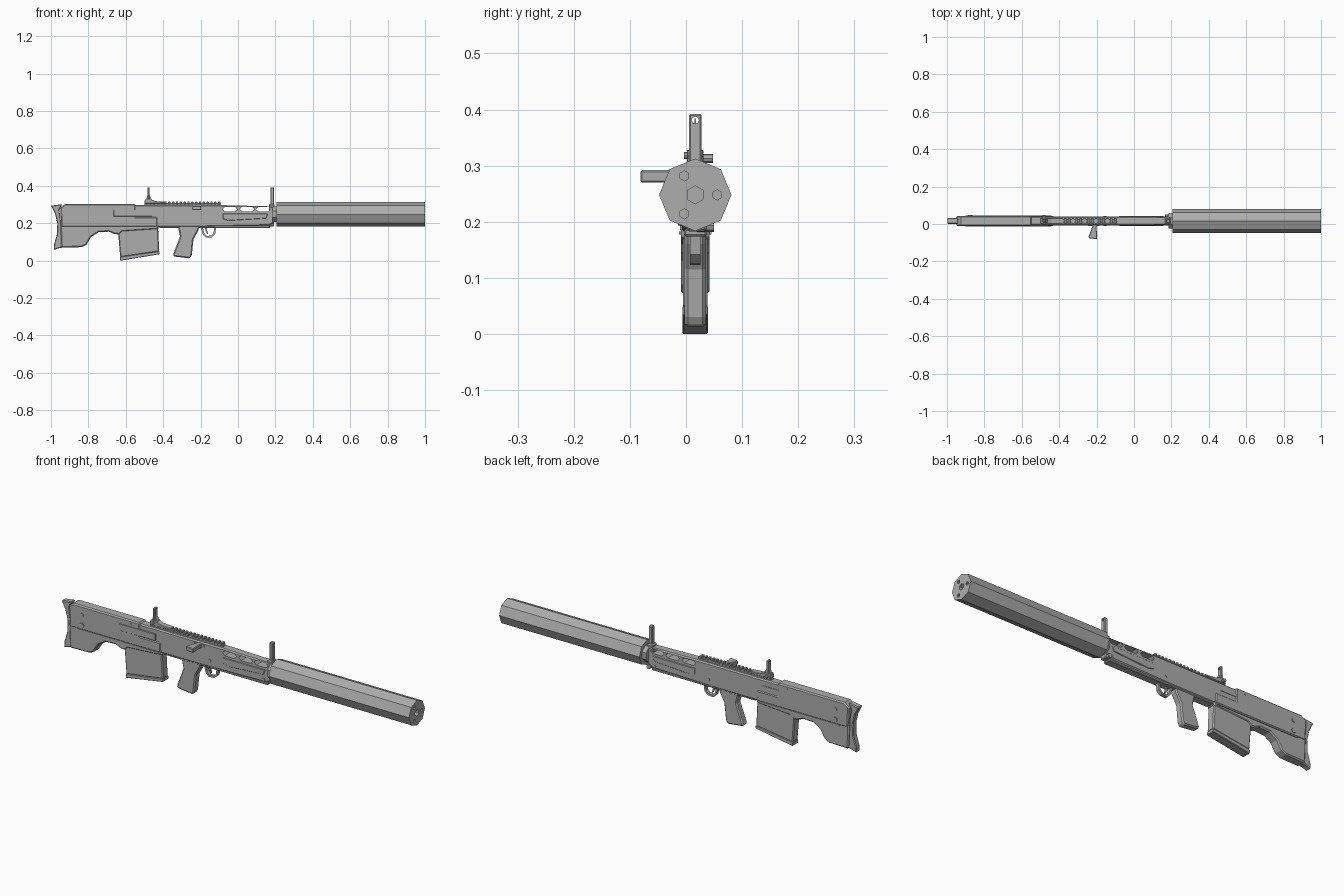
import bpy, bmesh, math
from mathutils import Matrix, Vector

CY = 0.0165   # centre plane of the body
metal = bpy.data.materials.new("grey metal")
metal.diffuse_color = (0.42, 0.42, 0.42, 1)


def finish(name, bm, bevel=0):
    bmesh.ops.recalc_face_normals(bm, faces=bm.faces)
    me = bpy.data.meshes.new(name)
    bm.to_mesh(me)
    bm.free()
    me.materials.append(metal)
    ob = bpy.data.objects.new(name, me)
    bpy.context.collection.objects.link(ob)
    if bevel:
        m = ob.modifiers.new("chamfer", 'BEVEL')
        m.width, m.segments, m.limit_method = bevel, 1, 'ANGLE'
        m.angle_limit = math.radians(50)
    return ob


def extrude(name, pts, vec, bevel=0):
    """Closed outline pushed along a vector."""
    bm = bmesh.new()
    f = bm.faces.new([bm.verts.new(p) for p in pts])
    r = bmesh.ops.extrude_face_region(bm, geom=[f])
    bmesh.ops.translate(bm, vec=vec, verts=[v for v in r['geom'] if isinstance(v, bmesh.types.BMVert)])
    return finish(name, bm, bevel)


def side(name, pts, half, bevel=0, cy=CY):
    """Side outline (x, z) with a half width in y."""
    return extrude(name, [(x, cy - half, z) for x, z in pts], (0, 2 * half, 0), bevel)


def box(name, x0, x1, y0, y1, z0, z1, bevel=0):
    return side(name, [(x0, z0), (x1, z0), (x1, z1), (x0, z1)], (y1 - y0) / 2, bevel, (y0 + y1) / 2)


def rod(name, a, b, r, n=8, turn=0):
    a, b = Vector(a), Vector(b)
    d = b - a
    bm = bmesh.new()
    rot = d.to_track_quat('Z', 'Y').to_matrix().to_4x4()
    bmesh.ops.create_cone(bm, cap_ends=True, segments=n, radius1=r, radius2=r, depth=d.length,
                          matrix=Matrix.Translation((a + b) / 2) @ rot @ Matrix.Rotation(turn, 4, 'Z'))
    return finish(name, bm)


def cut(ob, cutters):
    for c in cutters:
        c.hide_render = True
        c.hide_viewport = True
        m = ob.modifiers.new("cut", 'BOOLEAN')
        m.operation, m.solver, m.object = 'DIFFERENCE', 'EXACT', c


# Octagonal silencer with bore and three end sockets
ring = [(math.cos(i * math.pi / 4) * 0.0645, math.sin(i * math.pi / 4) * 0.0645) for i in range(8)]
silencer = extrude("silencer", [(0.207, 0.0165 + a, 0.248 + b) for a, b in ring], (0.793, 0, 0))
bore = [rod("bore_cutter", (0.95, 0.0165, 0.248), (1.02, 0.0165, 0.248), 0.016, 6)]
for i in range(3):
    a = i * math.tau / 3
    y, z = 0.0165 + 0.039 * math.cos(a), 0.248 + 0.039 * math.sin(a)
    bore.append(rod("socket_cutter", (0.985, y, z), (1.02, y, z), 0.009, 6))
cut(silencer, bore)
rod("silencer_collar", (0.185, 0.0165, 0.248), (0.21, 0.0165, 0.248), 0.045, 8, math.pi / 8)

# Receiver and forend with three see-through slots
receiver = side("receiver", [(-0.56, 0.18), (-0.2, 0.18), (0.165, 0.187), (0.19, 0.2), (0.19, 0.29),
                             (-0.09, 0.297), (-0.56, 0.297)], 0.0235, 0.006)
slots = []
for x in (-0.083, 0.009, 0.096):
    slots.append(side("slot_cutter", [(x, 0.276), (x + 0.012, 0.263), (x + 0.066, 0.263),
                                      (x + 0.079, 0.274), (x + 0.068, 0.287), (x + 0.012, 0.287)], 0.1))
cut(receiver, slots)
side("forend_panel", [(-0.08, 0.252), (0.16, 0.252), (0.15, 0.226), (-0.05, 0.214), (-0.08, 0.222)], 0.0265, 0.002)
box("lower_rail", -0.42, 0.17, CY - 0.02, CY + 0.02, 0.174, 0.187, 0.003)

# Stock: wide upper shell over a slightly narrower lower part
side("stock_upper", [(-0.945, 0.18), (-0.43, 0.18), (-0.43, 0.235), (-0.548, 0.235), (-0.548, 0.303),
                     (-0.925, 0.303), (-0.95, 0.285)], 0.0275, 0.006)
side("stock_lower", [(-0.945, 0.07), (-0.835, 0.072), (-0.81, 0.085), (-0.785, 0.127), (-0.745, 0.152),
                     (-0.69, 0.155), (-0.66, 0.142), (-0.635, 0.14), (-0.62, 0.155), (-0.425, 0.168),
                     (-0.425, 0.2), (-0.95, 0.2)], 0.025, 0.006)
side("butt_pad", [(-1.0, 0.294), (-0.94, 0.302), (-0.955, 0.27), (-0.945, 0.2), (-0.94, 0.07), (-0.96, 0.066),
                  (-0.985, 0.057), (-0.983, 0.09), (-0.968, 0.14), (-0.966, 0.2), (-0.978, 0.25)], 0.016, 0.004)

# Side details: port cover, seam, pins
box("port_cover", -0.665, -0.46, -0.0135, 0.0, 0.237, 0.271, 0.001)
box("port_latch", -0.56, -0.46, CY, 0.0425, 0.255, 0.266)
for s in (-1, 1):
    def pin(name, x, z, r, h):
        rod(name, (x, CY, z), (x, CY + s * h, z), r, 8)
    pin("stock_pin_upper", -0.875, 0.257, 0.010, 0.031)
    pin("stock_pin_lower", -0.875, 0.205, 0.012, 0.031)
    pin("receiver_pin_rear", -0.6, 0.285, 0.005, 0.029)
    pin("trigger_pin", -0.155, 0.215, 0.008, 0.026)
    pin("forend_pin", 0.15, 0.2, 0.008, 0.026)
    y = CY + s * 0.025
    box("side_seam", -0.9, -0.44, y - 0.004, y + 0.004, 0.177, 0.183)

# Magazine with base plate
side("magazine", [(-0.642, 0.165), (-0.63, 0.018), (-0.421, 0.048), (-0.428, 0.19), (-0.62, 0.19)], 0.0215, 0.005)
side("magazine_base", [(-0.631, 0.02), (-0.63, 0.0), (-0.42, 0.034), (-0.42, 0.05)], 0.0225, 0.002)

# Pistol grip, trigger and guard
side("grip", [(-0.322, 0.185), (-0.31, 0.13), (-0.348, 0.03), (-0.34, 0.022), (-0.257, 0.012), (-0.247, 0.03),
              (-0.238, 0.115), (-0.213, 0.16), (-0.205, 0.187)], 0.019, 0.006)
outer = [(-0.2, 0.185), (-0.188, 0.14), (-0.172, 0.123), (-0.14, 0.125), (-0.122, 0.142), (-0.116, 0.185)]
inner = [(-0.125, 0.185), (-0.131, 0.146), (-0.144, 0.134), (-0.168, 0.132), (-0.18, 0.145), (-0.19, 0.185)]
side("trigger_guard", outer + inner, 0.009)
side("trigger", [(-0.178, 0.186), (-0.174, 0.16), (-0.166, 0.142), (-0.16, 0.143), (-0.166, 0.165), (-0.162, 0.186)], 0.004)

# Bolt handle sticking out of one side
extrude("bolt_handle", [(-0.215, 0.01, 0.27), (-0.243, -0.07, 0.27), (-0.24, -0.076, 0.27), (-0.197, -0.0815, 0.27),
                        (-0.2, -0.02, 0.27), (-0.196, 0.01, 0.27)], (0, 0, 0.022), 0.003)
box("bolt_slide", -0.245, -0.185, -0.0105, 0.01, 0.276, 0.288)

# Toothed top rail
box("rail_base", -0.5, -0.09, CY - 0.0105, CY + 0.0105, 0.29, 0.308)
for i in range(20):
    x = -0.49 + i * 0.0205
    box("rail_tooth", x - 0.0062, x + 0.0062, CY - 0.0145, CY + 0.0145, 0.304, 0.315, 0.002)


def aperture(name, x0, x1, z):
    """Upright blade with a round sighting hole at the top."""
    blade = side(name, [(x0, z), (x1, z), (x1, 0.392), (x0, 0.392)], 0.0115, 0.003)
    x = (x0 + x1) / 2
    cut(blade, [rod(name + "_cutter", (x - 0.05, CY, 0.381), (x + 0.05, CY, 0.381), 0.0065, 8)])


# Rear sight with base and knob
side("rear_sight_base", [(-0.5, 0.305), (-0.385, 0.305), (-0.39, 0.315), (-0.44, 0.318), (-0.465, 0.328), (-0.498, 0.328)], 0.015, 0.002)
aperture("rear_sight_blade", -0.485, -0.473, 0.32)
side("rear_sight_brace", [(-0.492, 0.32), (-0.458, 0.32), (-0.473, 0.35), (-0.485, 0.35)], 0.009)
rod("rear_sight_knob", (-0.48, 0.028, 0.313), (-0.48, 0.048, 0.313), 0.008, 8)
rod("rear_sight_screw", (-0.48, -0.004, 0.318), (-0.48, 0.01, 0.318), 0.006, 8)

# Front sight on its barrel block, with central post
box("barrel_block", 0.165, 0.196, CY - 0.02, CY + 0.02, 0.2, 0.303, 0.006)
aperture("front_sight_blade", 0.173, 0.193, 0.295)
box("front_sight_post", 0.18, 0.185, CY - 0.0015, CY + 0.0015, 0.37, 0.384)
rod("sling_knob", (0.178, 0.02, 0.193), (0.178, 0.05, 0.193), 0.011, 8)
box("sling_lug", 0.165, 0.193, CY - 0.015, CY + 0.02, 0.183, 0.205, 0.004)
